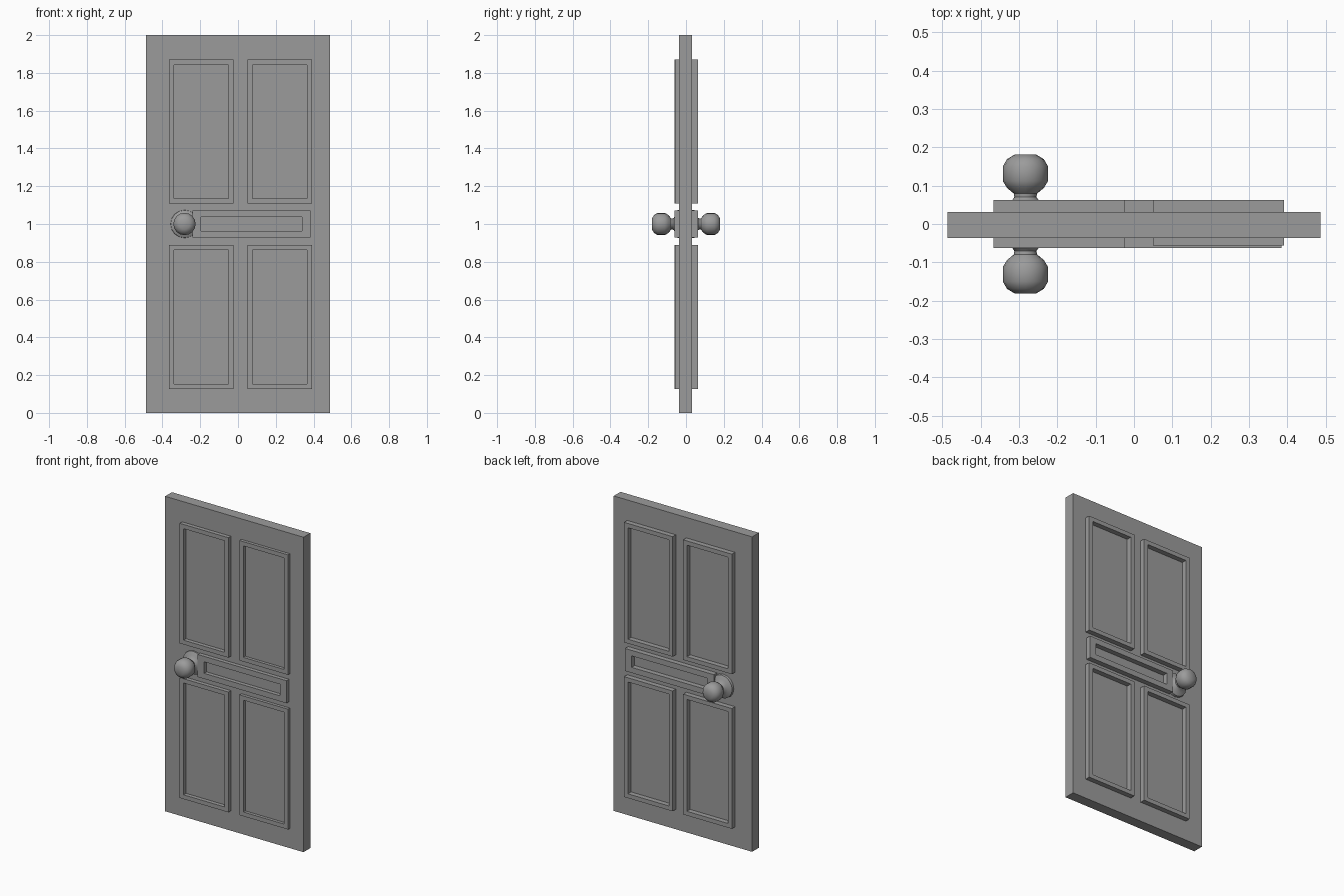
import bpy, bmesh, math

if "Cube" in bpy.data.objects:
    bpy.data.objects.remove(bpy.data.objects["Cube"], do_unlink=True)

# Single flat grey for the whole door
grey = bpy.data.materials.new("door grey")
grey.use_nodes = True
colour = (0.33, 0.33, 0.33, 1)
grey.diffuse_color = colour
grey.node_tree.nodes["Principled BSDF"].inputs["Base Color"].default_value = colour

FRONT, BACK = -0.037, 0.031      # faces of the slab
KNOB_X, KNOB_Z = -0.283, 1.0


def finish(name, bm):
    bmesh.ops.recalc_face_normals(bm, faces=bm.faces)
    mesh = bpy.data.meshes.new(name)
    bm.to_mesh(mesh)
    bm.free()
    mesh.materials.append(grey)
    obj = bpy.data.objects.new(name, mesh)
    bpy.context.collection.objects.link(obj)
    return obj


def slab(name, x0, x1, y0, y1, z0, z1):
    bm = bmesh.new()
    bmesh.ops.create_cube(bm, size=1)
    for v in bm.verts:
        v.co = (x0 if v.co.x < 0 else x1,
                y0 if v.co.y < 0 else y1,
                z0 if v.co.z < 0 else z1)
    return finish(name, bm)


def moulding(name, x0, x1, z0, z1, wx, wz, y0, y1):
    """Rectangular picture-frame ring, extruded from y0 to y1."""
    bm = bmesh.new()

    def loop(y, dx, dz):
        corners = [(x0 + dx, z0 + dz), (x1 - dx, z0 + dz),
                   (x1 - dx, z1 - dz), (x0 + dx, z1 - dz)]
        return [bm.verts.new((x, y, z)) for x, z in corners]

    loops = [loop(y0, 0, 0), loop(y1, 0, 0), loop(y1, wx, wz), loop(y0, wx, wz)]
    for a, b in zip(loops, loops[1:] + loops[:1]):
        for i in range(4):
            j = (i + 1) % 4
            bm.faces.new((a[i], a[j], b[j], b[i]))
    return finish(name, bm)


def knob(name, side):
    """Rosette, neck and handle turned as one profile about the y axis."""
    profile = [(0.030, 0.075), (0.045, 0.073), (0.055, 0.052), (0.063, 0.034),
               (0.070, 0.029), (0.079, 0.030), (0.094, 0.048), (0.112, 0.059),
               (0.150, 0.059), (0.169, 0.048), (0.181, 0.028)]
    count = 16
    bm = bmesh.new()
    rings = []
    for y, r in profile:
        angles = [2 * math.pi * i / count for i in range(count)]
        rings.append([bm.verts.new((KNOB_X + r * math.cos(a), side * y,
                                    KNOB_Z + r * math.sin(a))) for a in angles])
    for a, b in zip(rings, rings[1:]):
        for i in range(count):
            j = (i + 1) % count
            bm.faces.new((a[i], a[j], b[j], b[i]))
    bm.faces.new(rings[0])
    bm.faces.new(rings[-1])
    obj = finish(name, bm)
    bpy.ops.object.select_all(action="DESELECT")
    obj.select_set(True)
    bpy.context.view_layer.objects.active = obj
    bpy.ops.object.shade_smooth_by_angle(angle=math.radians(40))


# Door slab
slab("door_slab", -0.486, 0.486, FRONT, BACK, 0, 2)

# Raised mouldings and knob on both faces
columns = {"right": (-0.366, -0.024), "left": (0.05, 0.391)}
rows = {"lower": (0.126, 0.89), "upper": (1.108, 1.87)}
for face, side, base, top in (("front", -1, FRONT, -0.062), ("back", 1, BACK, 0.063)):
    for col, (x0, x1) in columns.items():
        outer = -0.0565 if (face, col) == ("front", "left") else top
        for row, (z0, z1) in rows.items():
            moulding(f"{face}_{row}_{col}_moulding", x0, x1, z0, z1,
                     0.027, 0.027, base, outer)
    moulding(f"{face}_middle_moulding", -0.24, 0.384, 0.928, 1.071,
             0.045, 0.035, base, top)
    knob(f"{face}_knob", side)
